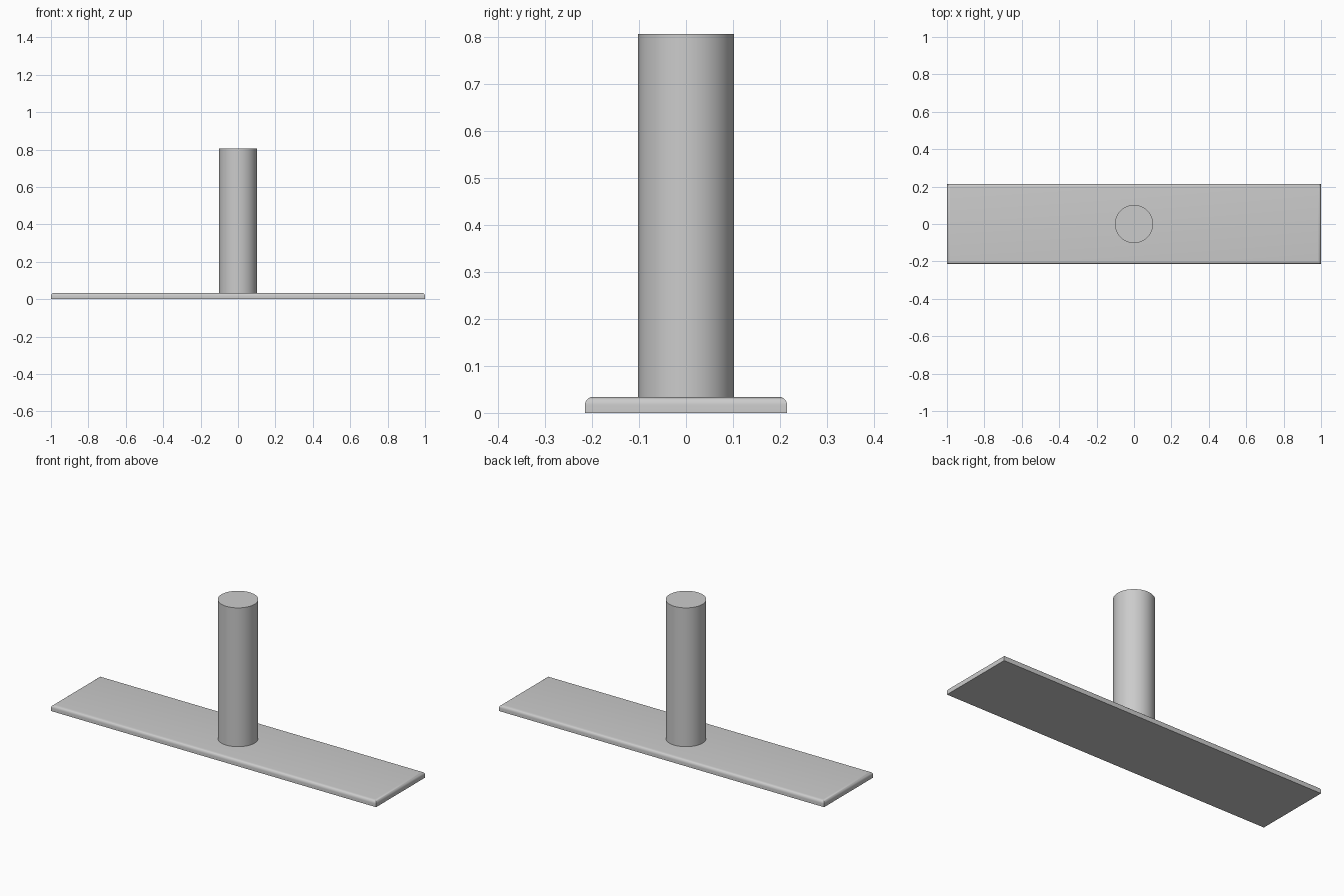
import bpy, bmesh, math

LENGTH, WIDTH, THICK = 2.0, 0.43, 0.034
ROUND = 0.017
POST_RADIUS, POST_TOP = 0.102, 0.806

default = bpy.data.objects.get("Cube")
if default:
    bpy.data.objects.remove(default, do_unlink=True)

# Plain grey finish
grey = bpy.data.materials.new("light grey")
grey.use_nodes = True
colour = (0.6, 0.6, 0.6, 1)
grey.diffuse_color = colour
grey.node_tree.nodes["Principled BSDF"].inputs["Base Color"].default_value = colour


def finish(name, bm):
    mesh = bpy.data.meshes.new(name)
    bm.to_mesh(mesh)
    bm.free()
    mesh.materials.append(grey)
    obj = bpy.data.objects.new(name, mesh)
    bpy.context.collection.objects.link(obj)
    bpy.ops.object.select_all(action="DESELECT")
    obj.select_set(True)
    bpy.context.view_layer.objects.active = obj
    bpy.ops.object.shade_smooth_by_angle(angle=math.radians(35))
    return obj


# Base plate: a flat slab with its four top edges rounded over
bm = bmesh.new()
bmesh.ops.create_cube(bm, size=1)
bmesh.ops.scale(bm, vec=(LENGTH, WIDTH, THICK), verts=bm.verts)
bmesh.ops.translate(bm, vec=(0, 0, THICK / 2), verts=bm.verts)
top_edges = [e for e in bm.edges if all(v.co.z > THICK / 2 for v in e.verts)]
bmesh.ops.bevel(bm, geom=top_edges, offset=ROUND, segments=6,
                profile=0.5, affect="EDGES")
finish("base_plate", bm)

# Upright post standing on the middle of the plate
bm = bmesh.new()
height = POST_TOP - THICK
bmesh.ops.create_cone(bm, cap_ends=True, segments=64, radius1=POST_RADIUS,
                      radius2=POST_RADIUS, depth=height)
bmesh.ops.translate(bm, vec=(0, 0, THICK + height / 2), verts=bm.verts)
finish("post", bm)
